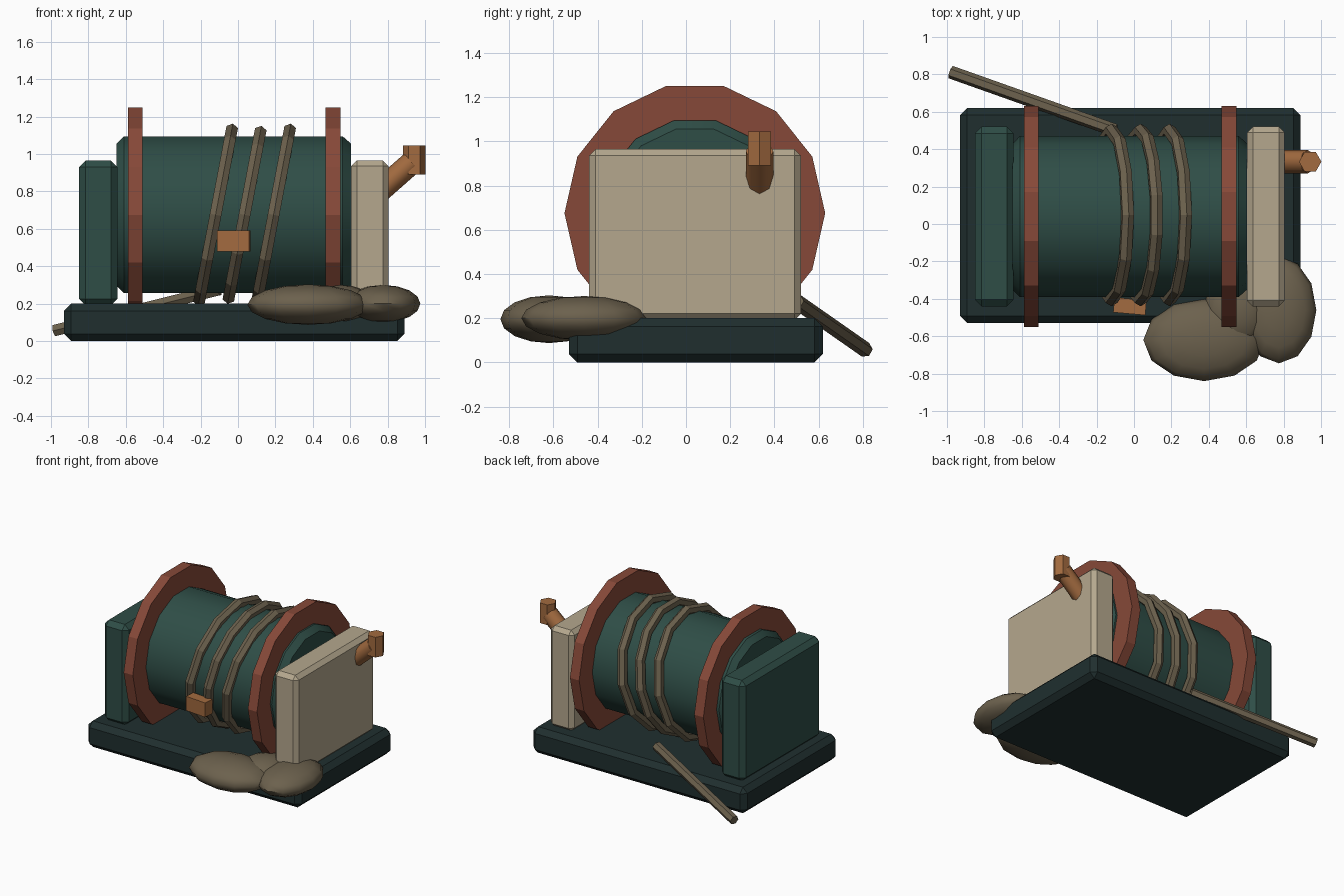
import bpy, bmesh, math
from mathutils import Vector, Matrix

if "Cube" in bpy.data.objects:
    bpy.data.objects.remove(bpy.data.objects["Cube"])


def material(name, rgb):
    m = bpy.data.materials.new(name)
    m.use_nodes = True
    m.diffuse_color = (*rgb, 1)
    m.node_tree.nodes["Principled BSDF"].inputs["Base Color"].default_value = (*rgb, 1)
    return m


TEAL = material("teal paint", (0.028, 0.075, 0.062))
DARK = material("dark teal base", (0.014, 0.028, 0.028))
RED = material("rust red", (0.24, 0.066, 0.04))
CREAM = material("cream panel", (0.46, 0.39, 0.27))
COPPER = material("copper", (0.36, 0.145, 0.05))
ROPE = material("rope tan", (0.15, 0.12, 0.075))


def finish(bm, name, mat, smooth_angle=None):
    bmesh.ops.recalc_face_normals(bm, faces=bm.faces)
    me = bpy.data.meshes.new(name)
    bm.to_mesh(me)
    bm.free()
    me.materials.append(mat)
    ob = bpy.data.objects.new(name, me)
    bpy.context.collection.objects.link(ob)
    if smooth_angle:
        bpy.ops.object.select_all(action='DESELECT')
        ob.select_set(True)
        bpy.context.view_layer.objects.active = ob
        bpy.ops.object.shade_smooth_by_angle(angle=math.radians(smooth_angle))
    return ob


def box(name, mat, lo, hi, bevel, turn=0):
    lo, hi = Vector(lo), Vector(hi)
    bm = bmesh.new()
    bmesh.ops.create_cube(bm, size=1)
    bmesh.ops.scale(bm, vec=hi - lo, verts=bm.verts)
    if bevel:
        bmesh.ops.bevel(bm, geom=bm.edges[:], offset=bevel, segments=1,
                        affect='EDGES', profile=0.5)
    bmesh.ops.rotate(bm, matrix=Matrix.Rotation(turn, 3, 'Z'), verts=bm.verts)
    bmesh.ops.translate(bm, vec=(lo + hi) / 2, verts=bm.verts)
    return finish(bm, name, mat)


def loft(name, mat, rings, closed=False, smooth_angle=None):
    """Skin a list of equal-length vertex rings."""
    bm = bmesh.new()
    vs = [[bm.verts.new(p) for p in r] for r in rings]
    n = len(vs[0])
    pairs = list(zip(vs, vs[1:])) + ([(vs[-1], vs[0])] if closed else [])
    for a, b in pairs:
        for i in range(n):
            j = (i + 1) % n
            bm.faces.new((a[i], a[j], b[j], b[i]))
    if not closed:
        bm.faces.new(vs[0])
        bm.faces.new(vs[-1])
    return finish(bm, name, mat, smooth_angle)


def circle(centre, u, v, r, n):
    return [centre + r * (math.cos(t) * u + math.sin(t) * v)
            for t in (2 * math.pi * i / n for i in range(n))]


X, Y, Z = Vector((1, 0, 0)), Vector((0, 1, 0)), Vector((0, 0, 1))
AXIS = Vector((0, 0.04, 0.675))


def lathe(name, mat, profile, smooth_angle=None):
    return loft(name, mat, [circle(AXIS + X * x, Y, Z, r, 14) for x, r in profile],
                smooth_angle=smooth_angle)


def rod(name, mat, a, b, r, n, side=Y):
    a, b = Vector(a), Vector(b)
    d = (b - a).normalized()
    u = (side - d * side.dot(d)).normalized()
    return loft(name, mat, [circle(p, u, d.cross(u), r, n) for p in (a, b)],
                smooth_angle=50 if n > 6 else None)


# Base and end housings
box("base", DARK, (-0.93, -0.53, 0), (0.89, 0.62, 0.2), 0.038)
box("left_housing", TEAL, (-0.85, -0.44, 0.19), (-0.645, 0.52, 0.965), 0.035)
box("control_panel", CREAM, (0.605, -0.44, 0.19), (0.805, 0.52, 0.965), 0.03)

# Drum and flanges
lathe("drum", TEAL, [(-0.65, 0.39), (-0.61, 0.43), (0.56, 0.43), (0.605, 0.39)], 30)
for label, x in (("left", -0.55), ("right", 0.508)):
    lathe(label + "_flange", RED, [(x - 0.039, 0.59), (x + 0.039, 0.59)])

# Tilted rope wraps
for k in range(3):
    c = AXIS + X * (-0.12 + 0.155 * k) + Y * 0.008
    up = Vector((0.19, 0, 1))
    n = up.cross(Y).normalized()
    rings = []
    for p in circle(c, Y, up, 0.452, 14 if k == 1 else 12):
        rings.append(circle(p, (p - c).normalized(), n, 0.036, 6))
    loft("rope_wrap_%d" % (k + 1), ROPE, rings, closed=True)
rod("rope_tail", ROPE, (-0.1, 0.5, 0.275), (-0.98, 0.812, 0.057), 0.035, 6)

# Rope clamp and crank handle
box("rope_clamp", COPPER, (-0.108, -0.48, 0.48), (0.064, -0.4, 0.59), 0, -0.09)
rod("crank_arm", COPPER, (0.72, 0.333, 0.77), (0.93, 0.333, 0.955), 0.062, 8)
rod("crank_grip", COPPER, (0.942, 0.333, 0.89), (0.942, 0.333, 1.045), 0.06, 6, X)

# Flattened sacks on the front corner
sacks = [((0.375, -0.62, 0.195), (0.325, 0.22, 0.108)),
         ((0.775, -0.46, 0.2), (0.2, 0.285, 0.1)),
         ((0.55, -0.46, 0.2), (0.18, 0.2, 0.1))]
for k, (centre, size) in enumerate(sacks):
    bm = bmesh.new()
    bmesh.ops.create_uvsphere(bm, u_segments=12, v_segments=8, radius=1)
    bmesh.ops.scale(bm, vec=size, verts=bm.verts)
    bmesh.ops.translate(bm, vec=centre, verts=bm.verts)
    finish(bm, "sack_%d" % (k + 1), ROPE, 50)
